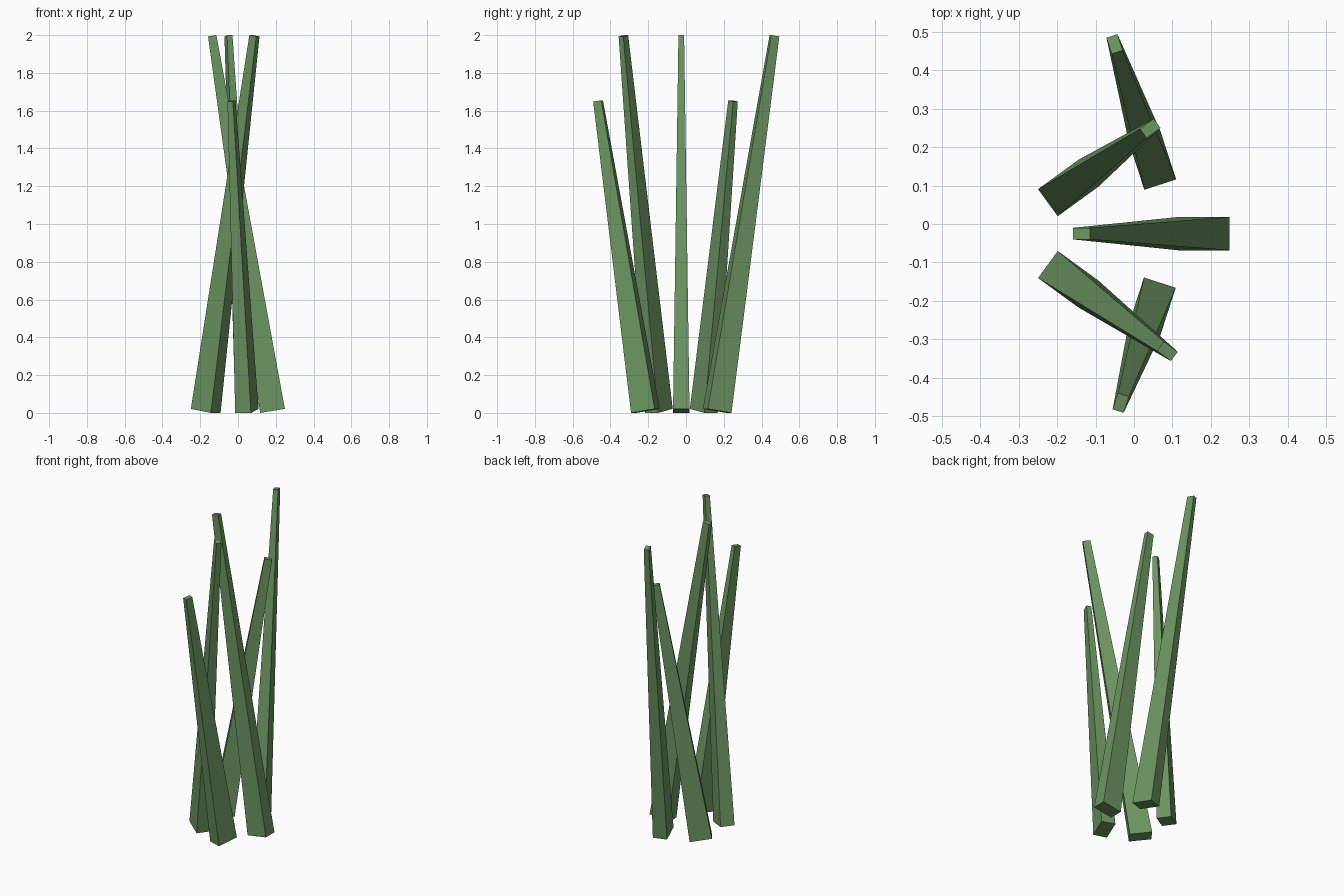
import bpy, bmesh
from math import radians, cos, sin, atan2
from mathutils import Matrix, Vector

if "Cube" in bpy.data.objects:
    bpy.data.objects.remove(bpy.data.objects["Cube"])

green = bpy.data.materials.new("stalk_green")
green.diffuse_color = (0.15, 0.30, 0.12, 1)
green.use_nodes = True
green.node_tree.nodes["Principled BSDF"].inputs["Base Color"].default_value = green.diffuse_color

SLOPE = 0.319 / 1.9865             # sideways lean per unit of height
TILT = atan2(SLOPE, 1)
BASE = (0.133, 0.087)              # section along / across the lean
TIP = (0.045, 0.030)


def stalk(name, x, y, heading, top):
    """Tapered square stalk from base centre (x, y), leaning towards heading."""
    z0 = BASE[0] / 2 * sin(TILT)             # lowest base edge rests on z = 0
    z1 = top - TIP[0] / 2 * sin(TILT)
    length = (z1 - z0) / cos(TILT)
    bm = bmesh.new()
    bmesh.ops.create_cube(bm, size=1)
    for v in bm.verts:
        w, d = TIP if v.co.z > 0 else BASE
        v.co = Vector((v.co.x * w, v.co.y * d, (v.co.z + 0.5) * length))
    bm.transform(Matrix.Rotation(radians(heading), 4, 'Z') @ Matrix.Rotation(TILT, 4, 'Y'))
    mesh = bpy.data.meshes.new(name)
    bm.to_mesh(mesh)
    bm.free()
    mesh.materials.append(green)
    obj = bpy.data.objects.new(name, mesh)
    obj.location = (x, y, z0)
    bpy.context.collection.objects.link(obj)


# Ring of five stalks: three tall, two short
stalk("right_stalk", 0.1825, -0.025, 180, 2.0)
stalk("back_stalk", 0.048, 0.165, 108, 2.0)
stalk("back_left_stalk", -0.171, 0.094, 36, 1.655)
stalk("front_left_stalk", -0.171, -0.144, -36, 2.0)
stalk("front_stalk", 0.047, -0.215, -108, 1.655)
